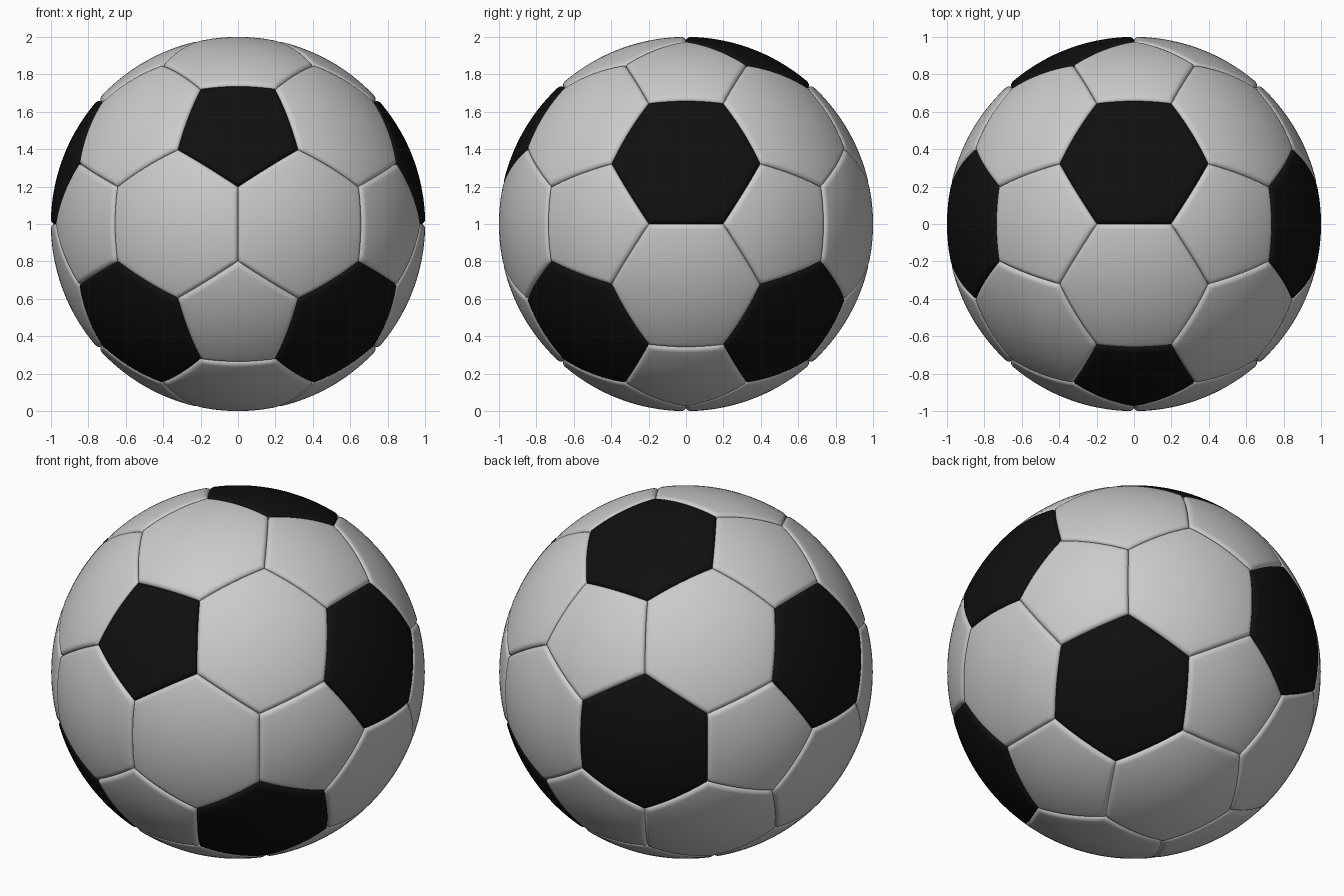
import bpy, bmesh, math
from itertools import product
from mathutils import Vector

if "Cube" in bpy.data.objects:
    bpy.data.objects.remove(bpy.data.objects["Cube"])

PHI = (1 + 5 ** 0.5) / 2
R = 1.0005                    # ball radius
SEAM_W, SEAM_D = 0.03, 0.021  # half width and depth of the seam groove
SEG = 14                      # divisions along each panel side


def family(a, b, c):
    """All sign variants and cyclic shifts of a point, normalised."""
    pts = set()
    for s in product((1, -1), repeat=3):
        p = (a * s[0], b * s[1], c * s[2])
        for k in range(3):
            pts.add(tuple(round(v, 6) + 0.0 for v in p[k:] + p[:k]))
    return [Vector(p).normalized() for p in sorted(pts)]


# Corners and panel centres of a truncated icosahedron
corners = (family(0, 3 * PHI, 1) + family(1, 2 * PHI, 2 + PHI)
           + family(PHI, 2 * PHI + 1, 2))
centres = family(0, PHI, 1) + family(1, 1, 1) + family(1 / PHI, PHI, 0)

# Directions of the black panels: one pentagon, seven hexagons
black_dirs = [Vector(d).normalized() for d in (
    (0, -PHI, 1), (PHI, 0, 1 / PHI), (-PHI, 0, 1 / PHI),
    (1, -1, -1), (-1, -1, -1), (1, 1, -1),
    (0, 1 / PHI, PHI), (-1 / PHI, PHI, 0))]


def add_panel(bm, n):
    """Domed panel facing n, with a rounded lip falling into the seam."""
    top = max(c.dot(n) for c in corners)
    ring = [c for c in corners if c.dot(n) > top - 1e-3]
    u = n.orthogonal().normalized()
    v = n.cross(u)
    ring.sort(key=lambda c: math.atan2(c.dot(v), c.dot(u)))
    mid = n * top
    count = len(ring)
    outline = [ring[i].lerp(ring[(i + 1) % count], j / SEG)
               for i in range(count) for j in range(SEG)]
    apothem = ((ring[0] + ring[1]) / 2 - mid).length

    # (inset fraction, drop) pairs from the middle out to the seam
    lip_start = 1 - SEAM_W / apothem
    steps = [(lip_start * k / 9, 0) for k in range(1, 9)]
    for k in range(9):
        a = math.pi / 2 * (1 - k / 8)
        steps.append((1 - SEAM_W * (1 - math.cos(a)) / apothem,
                      SEAM_D * (1 - math.sin(a))))

    centre = bm.verts.new(n * R)
    prev = None
    for t, drop in steps:
        row = [bm.verts.new(mid.lerp(p, t).normalized() * (R - drop))
               for p in outline]
        for i in range(len(row)):
            j = (i + 1) % len(row)
            if prev:
                bm.faces.new((prev[i], row[i], row[j], prev[j]))
            else:
                bm.faces.new((centre, row[i], row[j]))
        prev = row


def build(name, dirs, material=None):
    bm = bmesh.new()
    for d in dirs:
        add_panel(bm, d)
    for vert in bm.verts:
        vert.co.z += 1
    mesh = bpy.data.meshes.new(name)
    bm.to_mesh(mesh)
    bm.free()
    mesh.shade_smooth()
    if material:
        mesh.materials.append(material)
    obj = bpy.data.objects.new(name, mesh)
    bpy.context.collection.objects.link(obj)


black = bpy.data.materials.new("black_leather")
black.diffuse_color = (0.005, 0.005, 0.005, 1)
black.use_nodes = True
black.node_tree.nodes["Principled BSDF"].inputs["Base Color"].default_value = black.diffuse_color


def is_black(n):
    return any(n.dot(d) > 0.999 for d in black_dirs)


# Light and dark panels
build("grey_panels", [n for n in centres if not is_black(n)])
build("black_panels", [n for n in centres if is_black(n)], black)
